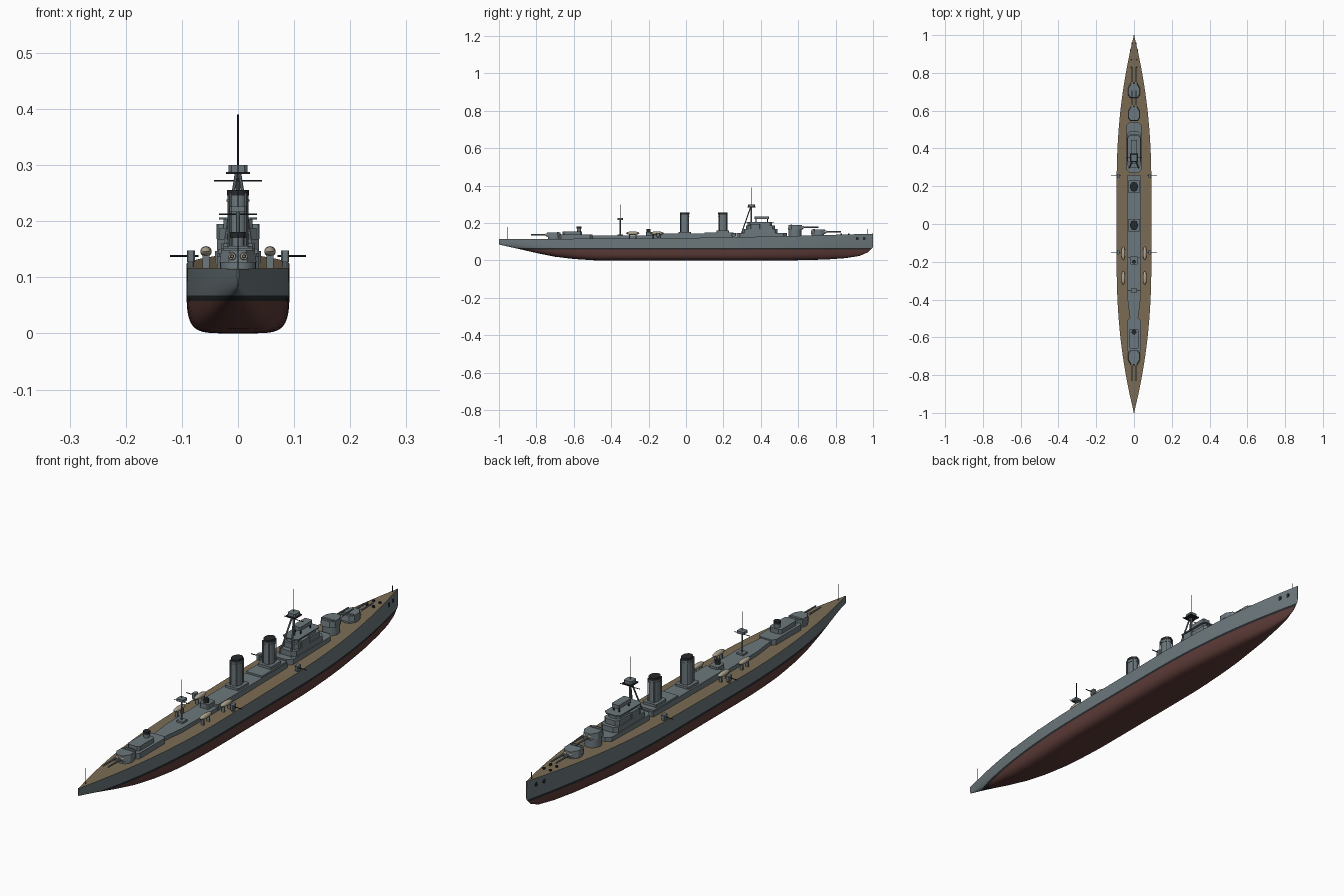
import bpy, bmesh, math
from mathutils import Vector

if "Cube" in bpy.data.objects:
    bpy.data.objects.remove(bpy.data.objects["Cube"])


def material(name, r, g, b):
    m = bpy.data.materials.new(name)
    m.diffuse_color = (r, g, b, 1)
    m.use_nodes = True
    m.node_tree.nodes["Principled BSDF"].inputs["Base Color"].default_value = m.diffuse_color
    return m


GREY = material("grey_paint", .15, .185, .2)
DARK = material("dark_metal", .02, .022, .025)
RED = material("red_bottom", .11, .045, .04)
WOOD = material("deck_wood", .2, .15, .09)
TAN = material("boat_canvas", .42, .37, .28)


def finish(name, bm, mats, smooth=False):
    bmesh.ops.recalc_face_normals(bm, faces=bm.faces)
    me = bpy.data.meshes.new(name)
    bm.to_mesh(me)
    bm.free()
    ob = bpy.data.objects.new(name, me)
    bpy.context.collection.objects.link(ob)
    for m in mats:
        me.materials.append(m)
    if smooth:
        bpy.context.view_layer.objects.active = ob
        ob.select_set(True)
        bpy.ops.object.shade_smooth_by_angle(angle=math.radians(35))
        ob.select_set(False)
    return ob


def prism(name, outline, z0, z1, mat=GREY, taper=1.0, smooth=False):
    """Extrude an xy outline from z0 to z1, optionally tapering to the top."""
    bm = bmesh.new()
    cx = sum(p[0] for p in outline) / len(outline)
    cy = sum(p[1] for p in outline) / len(outline)
    lo = [bm.verts.new((x, y, z0)) for x, y in outline]
    hi = [bm.verts.new((cx + (x - cx) * taper, cy + (y - cy) * taper, z1)) for x, y in outline]
    bm.faces.new(lo)
    bm.faces.new(hi)
    for i in range(len(lo)):
        j = (i + 1) % len(lo)
        bm.faces.new((lo[i], lo[j], hi[j], hi[i]))
    return finish(name, bm, [mat], smooth)


def house(name, w, y0, y1, z0, z1, c=.0, mat=GREY, x=0):
    """Deck house: rectangle of half width w with corners cut by c."""
    if c == 0:
        pts = [(-w, y0), (w, y0), (w, y1), (-w, y1)]
    else:
        pts = [(-w + c, y0), (w - c, y0), (w, y0 + c), (w, y1 - c),
               (w - c, y1), (-w + c, y1), (-w, y1 - c), (-w, y0 + c)]
    return prism(name, [(x + a, b) for a, b in pts], z0, z1, mat)


def oval(name, x, y, rx, ry, z0, z1, mat=GREY, n=24, taper=1.0):
    pts = [(x + rx * math.cos(2 * math.pi * i / n), y + ry * math.sin(2 * math.pi * i / n)) for i in range(n)]
    return prism(name, pts, z0, z1, mat, taper, True)


def rod(name, a, b, r, mat=GREY, r2=None, n=8):
    a, b = Vector(a), Vector(b)
    bm = bmesh.new()
    bmesh.ops.create_cone(bm, cap_ends=True, segments=n, radius1=r, radius2=r if r2 is None else r2, depth=(b - a).length)
    bm.transform((b - a).to_track_quat('Z', 'Y').to_matrix().to_4x4())
    bmesh.ops.translate(bm, verts=bm.verts, vec=(a + b) / 2)
    return finish(name, bm, [mat], True)


def curve(pts, y):
    for (a, u), (b, v) in zip(pts, pts[1:]):
        if y <= b:
            return u + (v - u) * (y - a) / (b - a)
    return pts[-1][1]


KEEL = [(-1, .085), (-.9, .063), (-.8, .04), (-.7, .02), (-.6, .008), (-.48, 0), (.55, 0),
        (.75, .005), (.86, .013), (.93, .025), (.975, .045), (1, .07)]
SHEER = [(-1, .115), (-.3, .117), (.2, .123), (.6, .132), (1, .143)]


def half_width(y):
    t = max(0, (abs(y) - .2) / .8)
    return max(.0015, .092 * (1 - t ** 2.2))


def deck_z(y):
    return curve(SHEER, y)


# Hull: lofted superellipse sections, split at the waterline for paint
stations = [-1, -.975, -.95] + [-.9 + .05 * i for i in range(37)] + [.93, .955, .975, .99, 1]
bm = bmesh.new()
rows = []
for y in stations:
    n = 5.5 - 3 * max(0, (abs(y) - .3) / .7)
    top, w, k = deck_z(y), half_width(y), curve(KEEL, y)
    row = []
    for i in range(25):
        a = math.pi * i / 24
        c, s = math.cos(a), max(0, math.sin(a))
        row.append(bm.verts.new((math.copysign(abs(c) ** (2 / n), c) * w, y, top - (top - k) * s ** (2 / n))))
    rows.append(row)
for p, q in zip(rows, rows[1:]):
    for i in range(24):
        bm.faces.new((p[i], p[i + 1], q[i + 1], q[i]))
bm.faces.new(rows[0])
bm.faces.new(rows[-1])
for z in (.058, .068):
    bmesh.ops.bisect_plane(bm, geom=bm.verts[:] + bm.edges[:] + bm.faces[:], plane_co=(0, 0, z), plane_no=(0, 0, 1))
for f in bm.faces:
    z = f.calc_center_median().z
    f.material_index = 2 if z < .058 else 1 if z < .068 else 0
finish("hull", bm, [GREY, DARK, RED], True)

# Wooden deck following the sheer
bm = bmesh.new()
pairs = [[bm.verts.new((s * half_width(y), y, deck_z(y))) for s in (-1, 1)] for y in stations]
for p, q in zip(pairs, pairs[1:]):
    bm.faces.new((p[0], p[1], q[1], q[0]))
finish("deck", bm, [WOOD])

# Midship and aft deck houses
house("midship_house", .037, -.18, .26, .11, .143, .004)
house("funnel_house", .036, .1, .255, .14, .15)
prism("aft_midship_house", [(-.022, -.5), (.022, -.5), (.034, -.4), (.036, -.18), (-.036, -.18), (-.034, -.4)], .11, .133)
house("aft_superstructure", .037, -.68, -.5, .11, .138, .012)
house("aft_control_house", .026, -.66, -.555, .138, .156, .008)
oval("aft_director", 0, -.572, .011, .011, .15, .175)
oval("aft_director_cap", 0, -.572, .013, .013, .17, .181, DARK, 12)

# Bridge tiers
house("bridge_base", .041, .27, .54, .12, .147, .018)
house("bridge_lower_tier", .037, .3, .49, .145, .168, .014)
house("bridge_middle_tier", .033, .32, .475, .168, .188, .012)
house("bridge_upper_tier", .026, .33, .46, .188, .203, .01)
house("bridge_platform", .034, .32, .47, .203, .207, .012)
house("bridge_director", .017, .365, .445, .221, .236, .004)
for x in (-.012, .012):
    for y in (.375, .435):
        rod("bridge_post", (x, y, .205), (x, y, .223), .0025, DARK, n=6)
for s in (-1, 1):
    house("bridge_wing", .008, .345, .395, .168, .195, .002, x=s * .03)

# Funnels with dark caps and steam pipes
for y, base in ((-.007, .14), (.197, .148)):
    house("funnel_base", .03, y - .034, y + .034, base, base + .012, .004)
    oval("funnel", 0, y, .019, .024, base, .25)
    oval("funnel_band", 0, y, .0205, .0255, .235, .239)
    oval("funnel_cap", 0, y, .02, .025, .246, .256, DARK)
    for s in (-1, 1):
        for d in (-.021, .021):
            rod("steam_pipe", (s * .014, y + d, base), (s * .014, y + d, .25), .0025, n=6)

# Foremast tripod with spotting top
rod("foremast", (0, .35, .14), (0, .35, .3), .004)
for s in (-1, 1):
    rod("foremast_leg", (s * .026, .295, .14), (s * .003, .345, .284), .0032)
prism("spotting_top_floor", [(-.021, .328), (.021, .328), (.021, .372), (-.021, .372)], .284, .288, DARK)
house("spotting_top", .017, .332, .368, .288, .3, .005)
rod("fore_pole", (0, .35, .3), (0, .35, .39), .0014, DARK)
rod("fore_yard", (-.043, .35, .272), (.043, .35, .272), .0014, DARK)

# Mainmast
rod("mainmast", (0, -.352, .13), (0, -.352, .222), .0032)
house("mainmast_top", .015, -.366, -.338, .216, .226, .003)
rod("main_pole", (0, -.352, .225), (0, -.352, .3), .0013, DARK)
rod("main_yard", (-.034, -.352, .212), (.034, -.352, .212), .0013, DARK)
house("mainmast_foot", .014, -.366, -.338, .13, .14)


def turret(y, z0, z1, z2, d):
    """Twin turret on a round barbette, facing along d."""
    oval("barbette", 0, y, .032, .034, z0, z1)
    shape = [(-.016, .042), (.016, .042), (.033, .014), (.033, -.02), (.02, -.038),
             (-.02, -.038), (-.033, -.02), (-.033, .014)]
    prism("gunhouse", [(a, y + d * b) for a, b in shape], z1, z2, GREY, .9)
    house("turret_rangefinder", .026, y - d * .02 - .005, y - d * .02 + .005, z2 - .003, z2 + .003)
    zm = (z1 + z2) / 2
    for x in (-.0105, .0105):
        rod("gun_barrel", (x, y + d * .03, zm), (x, y + d * .125, zm), .0042, GREY, .0028, 10)
        rod("blast_bag", (x, y + d * .03, zm), (x, y + d * .047, zm), .0085, TAN, .006, 12)


turret(.705, .125, .142, .165, 1)
turret(.583, .12, .166, .189, 1)
turret(-.705, .105, .126, .149, -1)

# Searchlight platform amidships
house("searchlight_house", .02, -.215, -.17, .125, .152, .005)
oval("searchlight", 0, -.2, .01, .01, .152, .168, DARK, 12)

# Boats, side guns and hawse holes on both sides
for s in (-1, 1):
    for y in (-.155, -.285):
        bm = bmesh.new()
        bmesh.ops.create_uvsphere(bm, u_segments=14, v_segments=8, radius=1)
        for v in bm.verts:
            v.co = (s * .057 + v.co.x * .0105, y + v.co.y * .036, .146 + v.co.z * .0095)
        finish("ship_boat", bm, [TAN], True)
        for d in (-.018, .018):
            house("boat_chock", .006, y + d - .003, y + d + .003, .115, .14, x=s * .057)
    for y in (.255, -.15):
        oval("side_gun_mount", s * .084, y, .006, .006, .11, .13, GREY, 10)
        house("side_gun_shield", .007, y - .011, y + .011, .127, .148, .002, x=s * .084)
        rod("side_gun_barrel", (s * .07, y, .138), (s * .121, y, .138), .0018, DARK)
    for y in (.915, .952):
        x = half_width(y)
        rod("hawse_hole", (s * (x - .006), y, .117), (s * (x + .001), y, .117), .009, DARK, n=14)

# Jackstaffs, bollards and breakwater
rod("stern_staff", (0, -.955, .11), (0, -.955, .178), .0012, DARK)
rod("bow_staff", (0, .968, .135), (0, .968, .168), .0012, DARK)
for y in (.83, .87):
    for s in (-1, 1):
        oval("capstan", s * .014, y, .005, .005, .13, .145, DARK, 10)
